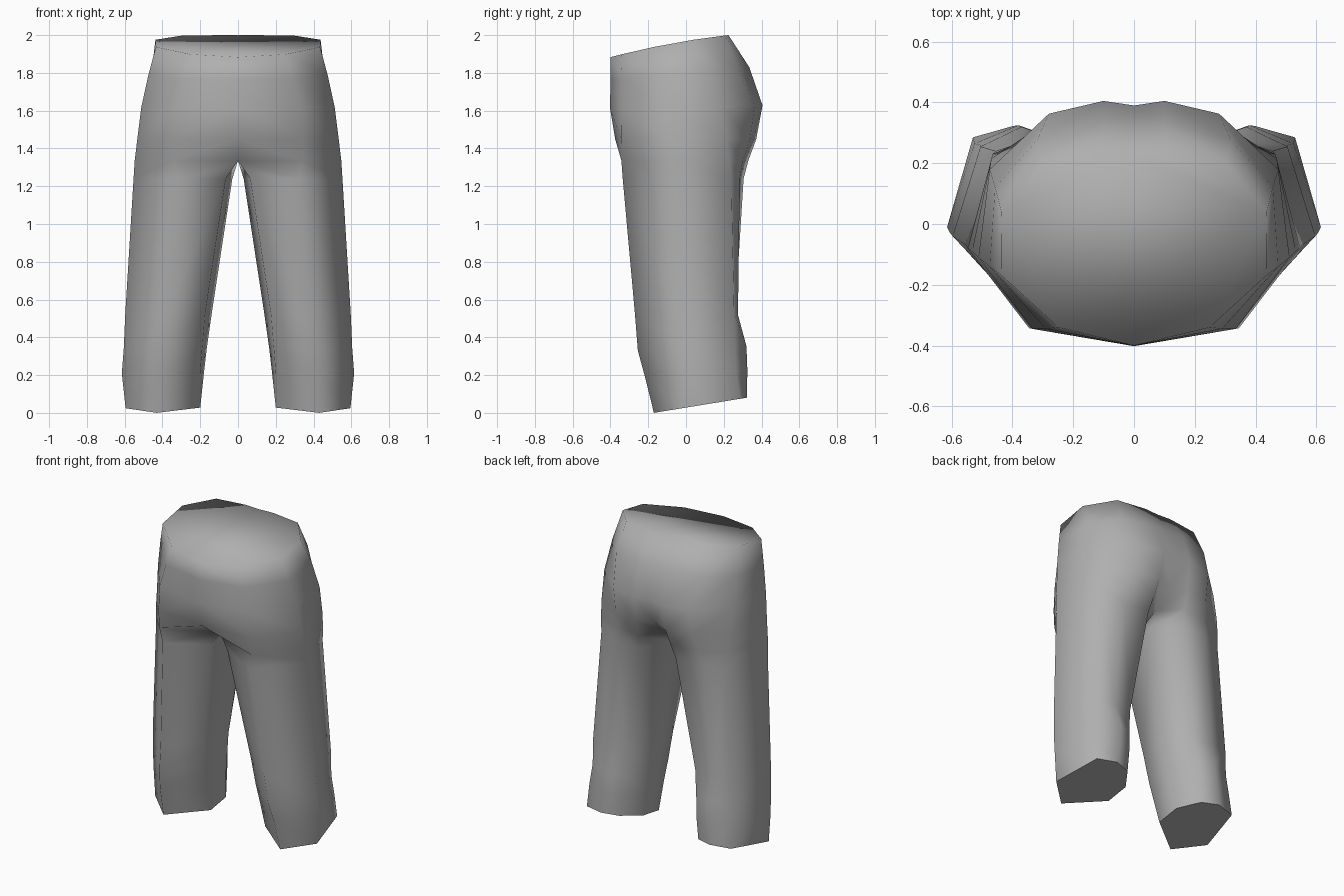
import bpy, bmesh

# Half rings on the +x side: height, tilt (rise per unit y), then 7 (x, y) points
# running from the inner front, around the outside, to the inner back.
PELVIS = [
    (1.969, 0.165, [(0, -.40), (.25, -.34), (.435, -.17), (.437, .04), (.30, .20), (.10, .225), (0, .22)]),
    (1.80, 0.09, [(0, -.40), (.29, -.345), (.475, -.14), (.457, .12), (.32, .275), (.10, .335), (0, .325)]),
    (1.62, 0.02, [(0, -.402), (.335, -.345), (.512, -.11), (.475, .18), (.28, .363), (.10, .405), (0, .39)]),
    (1.45, 0.0, [(0, -.375), (.345, -.343), (.533, -.09), (.47, .215), (.28, .34), (.11, .372), (0, .325)]),
    (1.335, 0.0, [(0, -.19), (.34, -.342), (.547, -.08), (.465, .23), (.30, .30), (.12, .33), (0, .20)]),
]
LEG = [
    (1.24, 0.0, [(.065, -.205), (.32, -.335), (.553, -.07), (.455, .24), (.32, .285), (.14, .305), (.03, .11)]),
    (0.52, 0.0, [(.175, -.115), (.38, -.27), (.597, -.04), (.505, .255), (.38, .275), (.25, .26), (.14, .10)]),
    (0.34, 0.04, [(.19, -.085), (.40, -.255), (.605, -.03), (.505, .26), (.37, .32), (.275, .285), (.165, .12)]),
    (0.21, 0.04, [(.20, -.055), (.42, -.22), (.615, -.01), (.525, .265), (.38, .325), (.28, .29), (.18, .13)]),
    (0.028, 0.163, [(.20, 0), (.43, -.17), (.595, -.02), (.53, .285), (.40, .322), (.29, .285), (.20, .16)]),
]

fabric = bpy.data.materials.new("grey fabric")
fabric.diffuse_color = (0.43, 0.43, 0.43, 1)

bm = bmesh.new()
rings = [[bm.verts.new((x, y, z + tilt * y)) for x, y in pts] for z, tilt, pts in PELVIS + LEG]

# Waist rim dips a little more at the front
for v in rings[0]:
    v.co.z -= 0.125 * v.co.y ** 2

# Pelvis strips stay open on the centre line, leg strips close around
for i, (a, b) in enumerate(zip(rings, rings[1:])):
    n = len(a)
    closed = i >= len(PELVIS) - 1
    for k in range(n if closed else n - 1):
        j = (k + 1) % n
        bm.faces.new((a[k], b[k], b[j], a[j])).smooth = True

# Flat cuff cap
bm.faces.new(rings[-1]).smooth = False

# Mirror to the other side and weld on the centre line
geom = bm.verts[:] + bm.edges[:] + bm.faces[:]
bmesh.ops.mirror(bm, geom=geom, axis='X', merge_dist=0.0005)
bmesh.ops.remove_doubles(bm, verts=bm.verts[:], dist=0.0005)

# Waist cap across the open rim, blended softly into the cloth
rim = [e for e in bm.edges if e.is_boundary]
for f in bmesh.ops.contextual_create(bm, geom=rim)["faces"]:
    f.smooth = True
bmesh.ops.recalc_face_normals(bm, faces=bm.faces[:])

mesh = bpy.data.meshes.new("trousers")
bm.to_mesh(mesh)
bm.free()
mesh.materials.append(fabric)
trousers = bpy.data.objects.new("trousers", mesh)
bpy.context.collection.objects.link(trousers)
